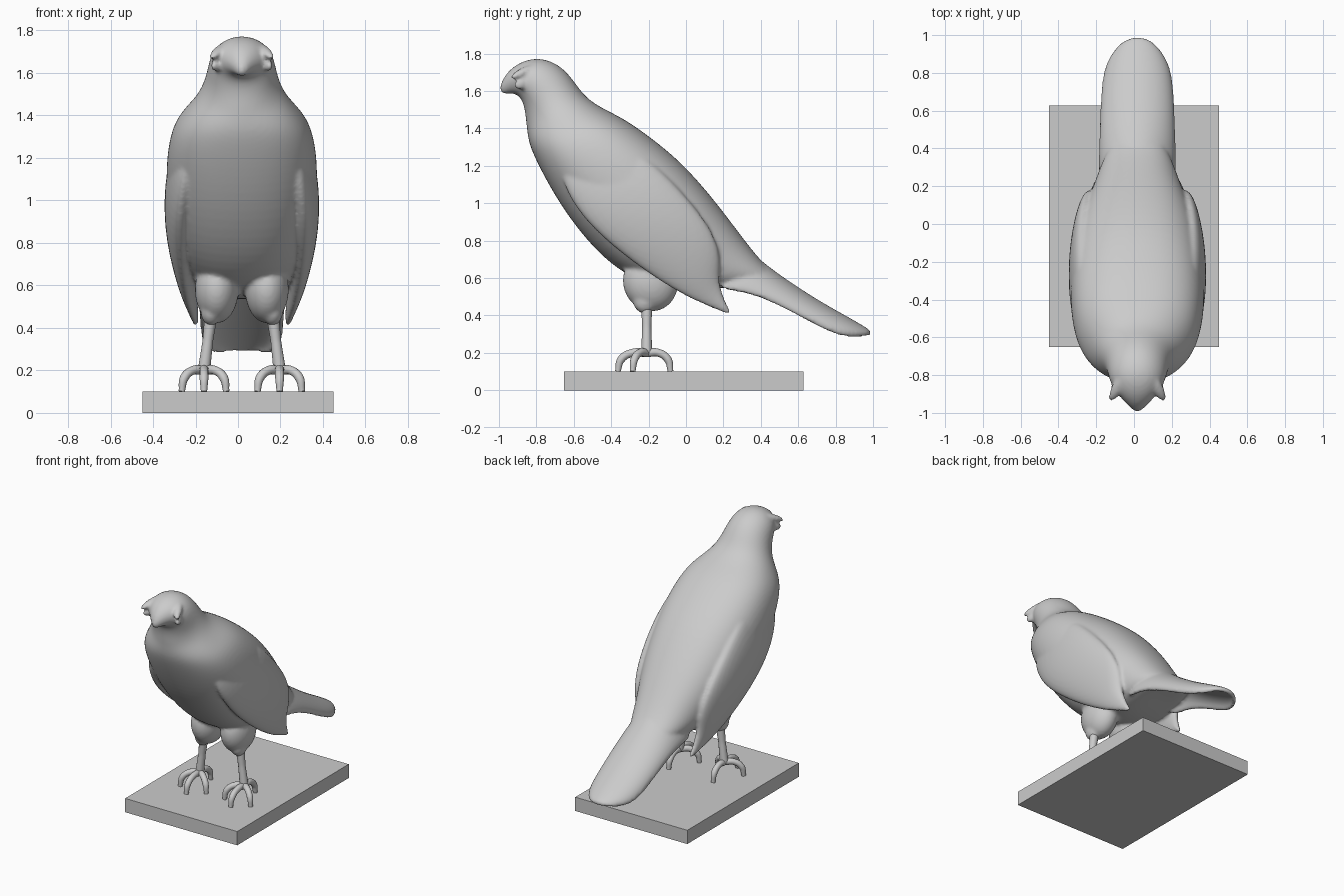
import bpy, bmesh, math
from mathutils import Matrix, Vector

if "Cube" in bpy.data.objects:
    bpy.data.objects.remove(bpy.data.objects["Cube"])

X0 = 0.018  # the bird stands slightly off the base centre


def skin(bm, rings):
    """Bridge closed rings of points and cap both ends."""
    vs = [[bm.verts.new(p) for p in r] for r in rings]
    n = len(vs[0])
    for a, b in zip(vs, vs[1:]):
        for i in range(n):
            bm.faces.new((a[i], a[(i + 1) % n], b[(i + 1) % n], b[i]))
    bm.faces.new(vs[0])
    bm.faces.new(vs[-1][::-1])


def section(by, bz, ty, tz, w, cx=0.0, power=2.0, n=20):
    """Superellipse ring between a lower and an upper side-view point."""
    pts = []
    for i in range(n):
        a = 2 * math.pi * i / n
        c, s = math.cos(a), math.sin(a)
        u = math.copysign(abs(c) ** (2 / power), c)
        v = (1 + math.copysign(abs(s) ** (2 / power), s)) / 2
        pts.append((X0 + cx + w * u, by + (ty - by) * v, bz + (tz - bz) * v))
    return pts


def ellipsoid(bm, loc, size, rot=None):
    m = Matrix.Translation(Vector(loc)) @ (rot or Matrix()) @ Matrix.Diagonal((*size, 1))
    bmesh.ops.create_uvsphere(bm, u_segments=20, v_segments=12, radius=1, matrix=m)


bm = bmesh.new()

# Head, neck and torso: lower point, upper point, half width
torso = [
    (-.985, 1.578, -1.0, 1.62, .014), (-.945, 1.59, -.965, 1.695, .055),
    (-.895, 1.58, -.89, 1.758, .115), (-.87, 1.535, -.78, 1.785, .15),
    (-.86, 1.48, -.67, 1.74, .163), (-.857, 1.44, -.60, 1.66, .178),
    (-.852, 1.40, -.54, 1.57, .21), (-.845, 1.33, -.45, 1.51, .265),
    (-.815, 1.25, -.33, 1.455, .325), (-.75, 1.12, -.18, 1.35, .355),
    (-.65, .95, -.02, 1.22, .362), (-.51, .77, .13, 1.05, .35),
    (-.36, .635, .245, .90, .31), (-.2, .56, .33, .785, .26),
    (-.02, .53, .41, .685, .22), (.15, .54, .49, .61, .17),
    (.33, .565, .54, .565, .09)]
skin(bm, [section(*s, power=2.0 if i < 7 else 2.35) for i, s in enumerate(torso)])

# Tail: arched sheet, centre line and drooping edge
tail = [(.30, .79, .12, .545, .2), (.42, .68, .28, .535, .212), (.55, .585, .43, .495, .207),
        (.72, .475, .64, .385, .2), (.87, .392, .80, .30, .188),
        (.955, .342, .90, .285, .14), (1.0, .312, .985, .295, .06)]
rings = []
for cy, cz, ey, ez, w in tail:
    top, low = [], []
    for i in range(11):
        a = (i / 10 - .5) * math.pi
        d = 1 - math.cos(a)
        y, z = cy + (ey - cy) * d, cz + (ez - cz) * d
        top.append((X0 + w * math.sin(a), y, z))
        low.append((X0 + .86 * w * math.sin(a), y - .012, z - .03 * (1 - .7 * d)))
    rings.append(top + low[::-1])
skin(bm, rings)

# Folded wings, thighs and eyes on both sides
wing = [(-.68, 1.2, -.52, 1.31, .03, .25), (-.645, 1.06, -.33, 1.33, .06, .275),
        (-.54, .90, -.15, 1.2, .075, .292), (-.38, .755, .02, 1.02, .075, .29),
        (-.2, .62, .15, .85, .06, .275), (-.03, .515, .19, .70, .042, .255),
        (.1, .455, .17, .59, .027, .235), (.2, .415, .21, .47, .017, .22),
        (.235, .405, .24, .42, .01, .215)]
for s in (-1, 1):
    skin(bm, [section(*w[:5], cx=s * w[5]) for w in wing])
    ellipsoid(bm, (X0 + s * .118, -.19, .58), (.105, .15, .16), Matrix.Rotation(.3, 4, 'X'))
    ellipsoid(bm, (X0 + s * .145, -.22, .48), (.05, .065, .07))
    ellipsoid(bm, (X0 + s * .112, -.865, 1.645), (.024, .062, .034),
              Matrix.Rotation(s * .45, 4, 'Z') @ Matrix.Rotation(.35, 4, 'X'))
    # Brow ridge
    ellipsoid(bm, (X0 + s * .105, -.865, 1.705), (.03, .09, .022),
              Matrix.Rotation(s * .5, 4, 'Z') @ Matrix.Rotation(.4, 4, 'X'))

bmesh.ops.recalc_face_normals(bm, faces=bm.faces)
mesh = bpy.data.meshes.new("bird_body")
bm.to_mesh(mesh)
bm.free()
body = bpy.data.objects.new("bird_body", mesh)
bpy.context.collection.objects.link(body)
body.modifiers.new("round", 'SUBSURF').levels = 2
body.modifiers["round"].render_levels = 2
rm = body.modifiers.new("fuse", 'REMESH')
rm.mode, rm.voxel_size, rm.use_smooth_shade = 'VOXEL', .011, True
sm = body.modifiers.new("soften", 'SMOOTH')
sm.factor, sm.iterations = .5, 5


def tube(name, paths, radius):
    """Smooth round tubes through points given as (x, y, z, thickness)."""
    cu = bpy.data.curves.new(name, 'CURVE')
    cu.dimensions = '3D'
    cu.bevel_depth, cu.bevel_resolution, cu.use_fill_caps = radius, 4, True
    for path in paths:
        sp = cu.splines.new('BEZIER')
        sp.bezier_points.add(len(path) - 1)
        for p, (x, y, z, r) in zip(sp.bezier_points, path):
            p.co, p.radius = (x, y, z), r
            p.handle_left_type = p.handle_right_type = 'AUTO'
    ob = bpy.data.objects.new(name, cu)
    bpy.context.collection.objects.link(ob)


# Legs and toes
for side, s in (("left", -1), ("right", 1)):
    fx, fy = X0 + s * .178, -.21
    tube(side + "_leg", [[(X0 + s * .14, -.21, .5, 1.1), (X0 + s * .16, -.21, .34, .85),
                          (fx, fy, .2, 1)]], .029)
    toes = []
    for dx, dy in ((0, -.155), (-.105, -.075), (.105, -.075), (0, .128)):
        toes.append([(fx, fy, .2, 1.1), (fx + dx * .5, fy + dy * .5, .2, 1),
                     (fx + dx * .88, fy + dy * .88, .165, 1), (fx + dx, fy + dy, .1, .7)])
    tube(side + "_toes", toes, .021)

# Base slab
bpy.ops.mesh.primitive_cube_add(size=1, location=(0, -.012, .05))
base = bpy.context.object
base.name = "base"
base.scale = (.9, 1.28, .1)
